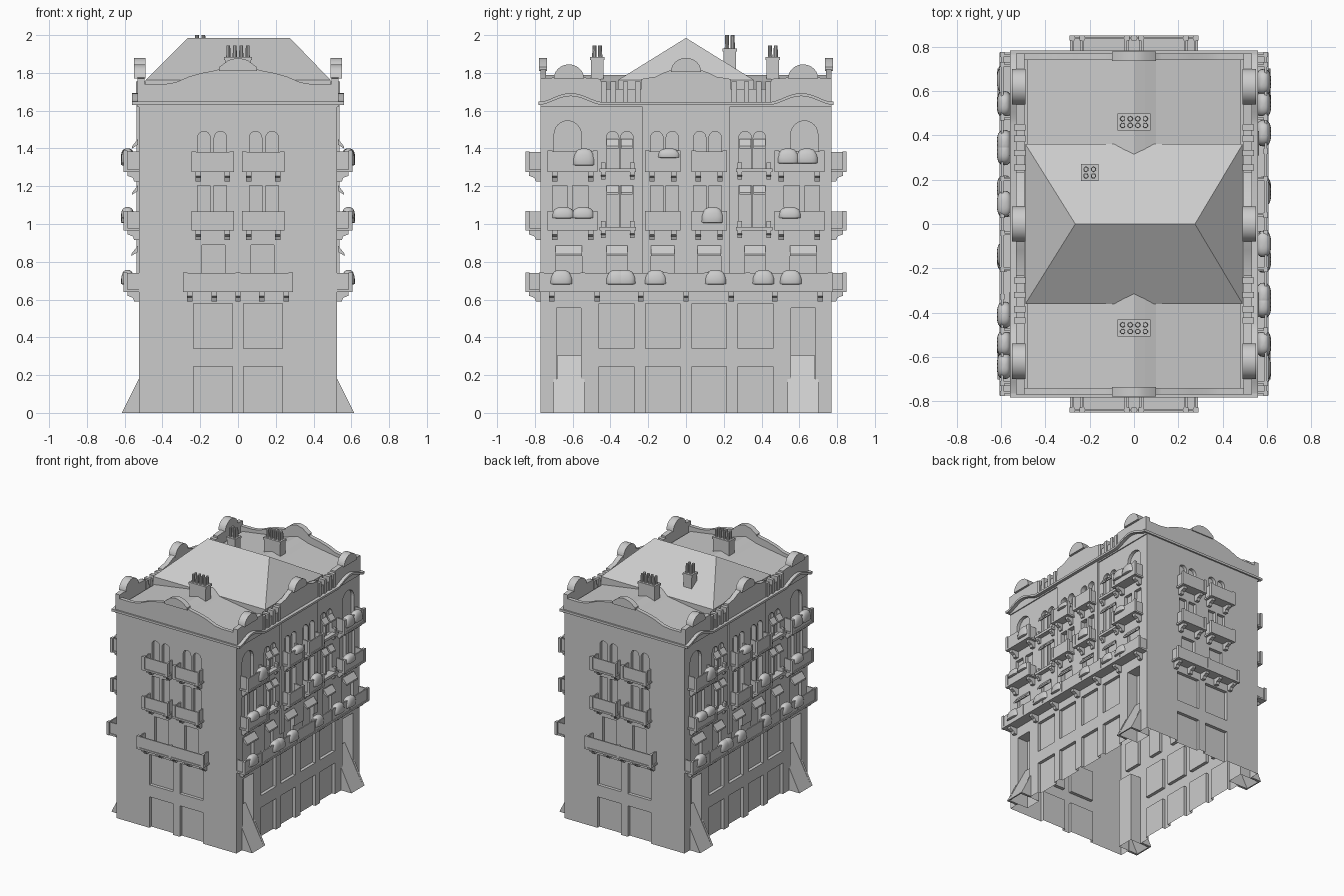
import bpy, bmesh, math
from mathutils import Vector, Matrix

if "Cube" in bpy.data.objects:
    bpy.data.objects.remove(bpy.data.objects["Cube"])

HX, HY = 0.525, 0.77          # half width / half depth of the walls
parts = {}                    # part name -> bmesh


def pt(side, u, d, z):
    """Wall coordinates (along, outwards, up) -> world. 0 front, 1 right, 2 back, 3 left."""
    x, y = (u, -HY - d) if side % 2 == 0 else (HX + d, u)
    return Vector((x, y, z) if side < 2 else (-x, -y, z))


def poly(name, side, pts, vec):
    """Extrude a polygon of (u, d, z) points by vec."""
    bm = parts.setdefault(name, bmesh.new())
    a = [bm.verts.new(pt(side, *p)) for p in pts]
    b = [bm.verts.new(pt(side, *(p[i] + vec[i] for i in range(3)))) for p in pts]
    n = len(pts)
    fs = [bm.faces.new(a), bm.faces.new(b[::-1])]
    fs += [bm.faces.new((a[i], b[i], b[(i + 1) % n], a[(i + 1) % n])) for i in range(n)]
    bmesh.ops.recalc_face_normals(bm, faces=fs)


def prism(name, side, uz, d0, d1):
    poly(name, side, [(u, d0, z) for u, z in uz], (0, d1 - d0, 0))


def box(name, side, u0, u1, d0, d1, z0, z1):
    prism(name, side, [(u0, z0), (u1, z0), (u1, z1), (u0, z1)], d0, d1)


def mirror(half):
    return [(-u, z) for u, z in half[::-1] if u > 0] + half


def arch(u0, u1, z0, top, n=12):
    r, c = (u1 - u0) / 2, (u0 + u1) / 2
    return [(u0, z0), (u1, z0)] + [(c + r * math.cos(math.pi * i / n), top - r + r * math.sin(math.pi * i / n))
                                   for i in range(n + 1)]


def window(side, u0, u1, z0, z1, arched=False, depth=0.025):
    if arched:
        prism('cutter', side, arch(u0, u1, z0, z1), -depth, 0.05)
    else:
        box('cutter', side, u0, u1, -depth, 0.05, z0, z1)


def bracket(name, side, u, z, d=0.06, h=0.05, w=0.014):
    poly(name, side, [(u - w, 0, z), (u - w, d, z), (u - w, d, z - h * .4), (u - w, d * .55, z - h * .6),
                      (u - w, d * .4, z - h), (u - w, 0, z - h)], (2 * w, 0, 0))


def balcony(name, side, u0, u1, z0, z1, d=0.075, posts=2, brackets=None):
    box(name, side, u0 - .008, u1 + .008, 0, d + .006, z0, z0 + .014)
    t = .01
    box(name, side, u0, u1, d - t, d, z0, z1)
    for u in (u0, u1 - t):
        box(name, side, u, u + t, 0, d - t, z0, z1)
    for i in range(posts):
        u = u0 + (u1 - u0) * i / (posts - 1)
        box(name, side, u - .012, u + .012, d - .016, d + .005, z0, z1 + .004)
    for u in brackets or (u0 + .025, u1 - .025):
        bracket(name, side, u, z0)


def awning(side, u, w, z, drop=.05, d=.035):
    poly('awnings', side, [(u - w, .005, z), (u - w, d, z - drop + .012), (u - w, d, z - drop),
                           (u - w, .005, z - drop * .6)], (2 * w, 0, 0))


def drape(side, u, z0, z1, r=.06):
    """Rounded greenery hanging over a balcony rail."""
    bm = parts.setdefault('rail_planting', bmesh.new())
    vs = bmesh.ops.create_uvsphere(bm, u_segments=20, v_segments=12, radius=1)['verts']
    for v in vs:
        c = [math.copysign(abs(k) ** .75, k) for k in v.co]
        z = c[2] * (z1 - z0) if c[2] > 0 else c[2] * .006
        v.co = pt(side, u + c[0] * r, .06 + c[1] * .034, z0 + z)


# front and back elevations
for s in (0, 2):
    for m in (-1, 1):
        def span(a, b):
            return sorted((m * a, m * b))
        window(s, *span(.03, .235), -.05, .245)
        window(s, *span(.03, .235), .34, .58)
        window(s, *span(.07, .19), .66, .89)
        for a, b in ((.06, .126), (.147, .214)):
            window(s, *span(a, b), .985, 1.205)
            window(s, *span(a, b), 1.29, 1.49, True)
        for z0, z1 in ((.965, 1.066), (1.275, 1.38)):
            balcony('end_balconies', s, *span(.032, .235), z0, z1)
    balcony('end_long_balcony', s, -.28, .28, .64, .74, posts=3, brackets=(-.255, -.125, 0, .125, .255))
    # curved end parapet with raised centre
    prof = [(0, 1.875), (.035, 1.868), (.065, 1.85), (.09, 1.822), (.125, 1.812), (.19, 1.80), (.26, 1.78),
            (.33, 1.75), (.39, 1.74), (.525, 1.74), (.525, 1.63)]
    prism('end_parapet', s, mirror(prof), -.03, 0)
    prism('end_parapet', s, mirror([(0, 1.88), (.05, 1.868), (.1, 1.83), (.1, 1.81)]), -.035, .008)
    box('cornice', s, -.56, .56, -.01, .012, 1.63, 1.648)

# long side elevations
CORNER = ((.52, .6), (.63, .707))
for s in (1, 3):
    box('centre_bay', s, -.23, .23, -.002, .012, .74, 1.63)
    for m in (-1, 1):
        def span(a, b):
            return sorted((m * a, m * b))
        # corner doorways with sloping ramps and side cheeks
        window(s, *span(.555, .686), -.05, .555, depth=.09)
        u0, u1 = span(.557, .684)
        poly('entry_ramps', s, [(u0, .09, 0), (u0, -.07, .305), (u0, -.078, .3), (u0, .08, 0)], (u1 - u0, 0, 0))
        for u in (.538, .684):
            a, b = span(u, u + .018)
            poly('ramp_cheeks', s, [(a, 0, 0), (a, .09, 0), (a, 0, .18)], (b - a, 0, 0))
        # lower windows
        for a, b in ((.033, .215), (.275, .46)):
            window(s, *span(a, b), -.05, .245)
            window(s, *span(a, b), .34, .58)
        for u, w in ((.122, .062), (.365, .055), (.62, .07)):
            window(s, *span(u - w, u + w), .66, .885)
            awning(s, m * u, w, .885, .055, .04)
        # paired upper windows
        for a, b in ((.04, .105), (.122, .187), (.28, .346), (.356, .422)):
            window(s, *span(a, b), .985, 1.205)
            window(s, *span(a, b), 1.29, 1.49, True)
            if a > .2:
                awning(s, m * (a + b) / 2, .031, 1.205)
                awning(s, m * (a + b) / 2, .031, 1.45)
        for a, b in CORNER:
            window(s, *span(a, b), .985, 1.205)
        window(s, *span(.555, .698), 1.29, 1.546, True)
        for z0, z1 in ((.965, 1.066), (1.275, 1.385)):
            balcony('side_balconies', s, *span(.04, .205), z0, z1)
            balcony('side_balconies', s, *span(.48, .72), z0, z1)
            a, b = span(.265, .457)
            box('window_ledges', s, a, b, 0, .035, z0, z0 + .02)
            for u in (a + .02, b - .02):
                bracket('window_ledges', s, u, z0, .03, .04, .012)
                box('window_ledges', s, u - .012, u + .012, 0, .025, z0 + .02, z0 + .05)
    balcony('side_long_balcony', s, -.765, .765, .64, .74, posts=8,
            brackets=(-.71, -.47, -.24, 0, .24, .47, .71))
    # greenery on the rails
    for u in (-.66, -.365, -.325, -.16, .155, .41, .555):
        drape(s, u, .685, .757)
    for u, z in ((-.65, 1.035), (-.545, 1.035), (.14, 1.01), (.55, 1.035)):
        drape(s, u, z, 1.09)
    for u, z in ((-.54, 1.315), (-.09, 1.355), (.54, 1.325), (.64, 1.325)):
        drape(s, u, z, 1.4)
    # scalloped side parapet
    prof = [(0, 1.88), (.035, 1.872), (.06, 1.853), (.08, 1.815), (.12, 1.80), (.16, 1.78), (.235, 1.768),
            (.235, 1.715), (.45, 1.715), (.45, 1.768), (.54, 1.775), (.55, 1.80), (.575, 1.83), (.62, 1.845),
            (.665, 1.83), (.69, 1.80), (.70, 1.775), (.77, 1.77), (.77, 1.62)]
    prism('side_parapet', s, mirror(prof), -.03, .008)
    dome = [(.08 * math.cos(i * math.pi / 12), .075 * math.sin(i * math.pi / 12)) for i in range(13)]
    for c, z in ((-.62, 1.77), (0, 1.805), (.62, 1.77)):
        prism('parapet_domes', s, [(c + u, z + h) for u, h in dome], -.035, .025)
    for m in (-1, 1):
        for u in (.255, .32, .385, .435):
            box('parapet_posts', s, m * u - .014, m * u + .014, -.035, .016, 1.63, 1.755)
    # cornice rising in an arch over each corner bay
    half = [(0, 1.63), (.45, 1.63)]
    half += [(.45 + .32 * i / 12, 1.63 + .047 * math.sin(math.pi * i / 12) ** 1.5) for i in range(1, 12)]
    half += [(.775, 1.63)]
    low = mirror(half)
    prism('cornice', s, low + [(u, z + .016) for u, z in low[::-1]], -.01, .035)

# body block, roof deck and vaulted end roofs
box('walls', 0, -HX, HX, 0, -2 * HY, 0, 1.63)
box('roof_deck', 0, -.52, .52, -.01, -2 * HY + .01, 1.632, 1.642)
for s in (0, 2):
    prism('end_roof', s, mirror([(0, 1.79), (.05, 1.775), (.1, 1.758), (.25, 1.735), (.48, 1.70), (.48, 1.64)]),
          -.025, -.48)

# hipped main roof
bm = parts['hip_roof'] = bmesh.new()
rows = [[bm.verts.new((x, y, z)) for x, y in ((-.49, -.36), (.49, -.36), (.49, .36), (-.49, .36))]
        for z in (1.64, 1.762)]
r0, r1 = bm.verts.new((-.265, 0, 1.985)), bm.verts.new((.275, 0, 1.985))
a, b, c, d = rows[1]
for f in [(a, b, r1, r0), (b, c, r1), (c, d, r0, r1), (d, a, r0)]:
    bm.faces.new(f)
for i in range(4):
    bm.faces.new((rows[0][i], rows[0][(i + 1) % 4], rows[1][(i + 1) % 4], rows[1][i]))


# chimney stacks with round pots
def chimney(cx, cy, nx, ny, z0, z1, top):
    w, l = nx * .0175, ny * .0165
    for e, a, b in ((0, z0, z1), (.005, z1 - .018, z1)):
        box('chimney_stacks', 0, cx - w - e, cx + w + e, -HY - cy - l - e, -HY - cy + l + e, a, b)
    bm = parts.setdefault('chimney_pots', bmesh.new())
    for i in range(nx):
        for j in range(ny):
            p = (cx + (i - (nx - 1) / 2) * .034, cy + (j - (ny - 1) / 2) * .03, (z1 + top) / 2)
            bmesh.ops.create_cone(bm, cap_ends=True, segments=10, radius1=.012, radius2=.010,
                                  depth=top - z1, matrix=Matrix.Translation(p))


chimney(0, -.47, 4, 2, 1.70, 1.885, 1.945)
chimney(0, .46, 4, 2, 1.70, 1.885, 1.945)
chimney(-.2, .232, 2, 2, 1.78, 1.93, 2.0)

# turn every part into an object
objs = {}
for name, bm in parts.items():
    bmesh.ops.recalc_face_normals(bm, faces=bm.faces)
    me = bpy.data.meshes.new(name)
    bm.to_mesh(me)
    bm.free()
    objs[name] = bpy.data.objects.new(name, me)
    bpy.context.collection.objects.link(objs[name])

# window and door recesses
for name in ('walls', 'centre_bay'):
    ob = objs[name]
    mod = ob.modifiers.new('recesses', 'BOOLEAN')
    mod.operation, mod.solver, mod.object = 'DIFFERENCE', 'EXACT', objs['cutter']
    bpy.context.view_layer.objects.active = ob
    bpy.ops.object.modifier_apply(modifier=mod.name)
bpy.data.objects.remove(objs.pop('cutter'))

# open underside and top of the wall shell
bm = bmesh.new()
bm.from_mesh(objs['walls'].data)
ends = [f for f in bm.faces if abs(f.normal.z) > .9 and (f.calc_center_median().z < .01 or f.calc_center_median().z > 1.62)]
bmesh.ops.delete(bm, geom=ends, context='FACES')
bm.to_mesh(objs['walls'].data)
bm.free()

# smooth rounded parts
for name in ('rail_planting', 'chimney_pots', 'parapet_domes', 'cornice', 'end_parapet', 'side_parapet'):
    bpy.ops.object.select_all(action='DESELECT')
    objs[name].select_set(True)
    bpy.context.view_layer.objects.active = objs[name]
    bpy.ops.object.shade_smooth_by_angle(angle=math.radians(35))
